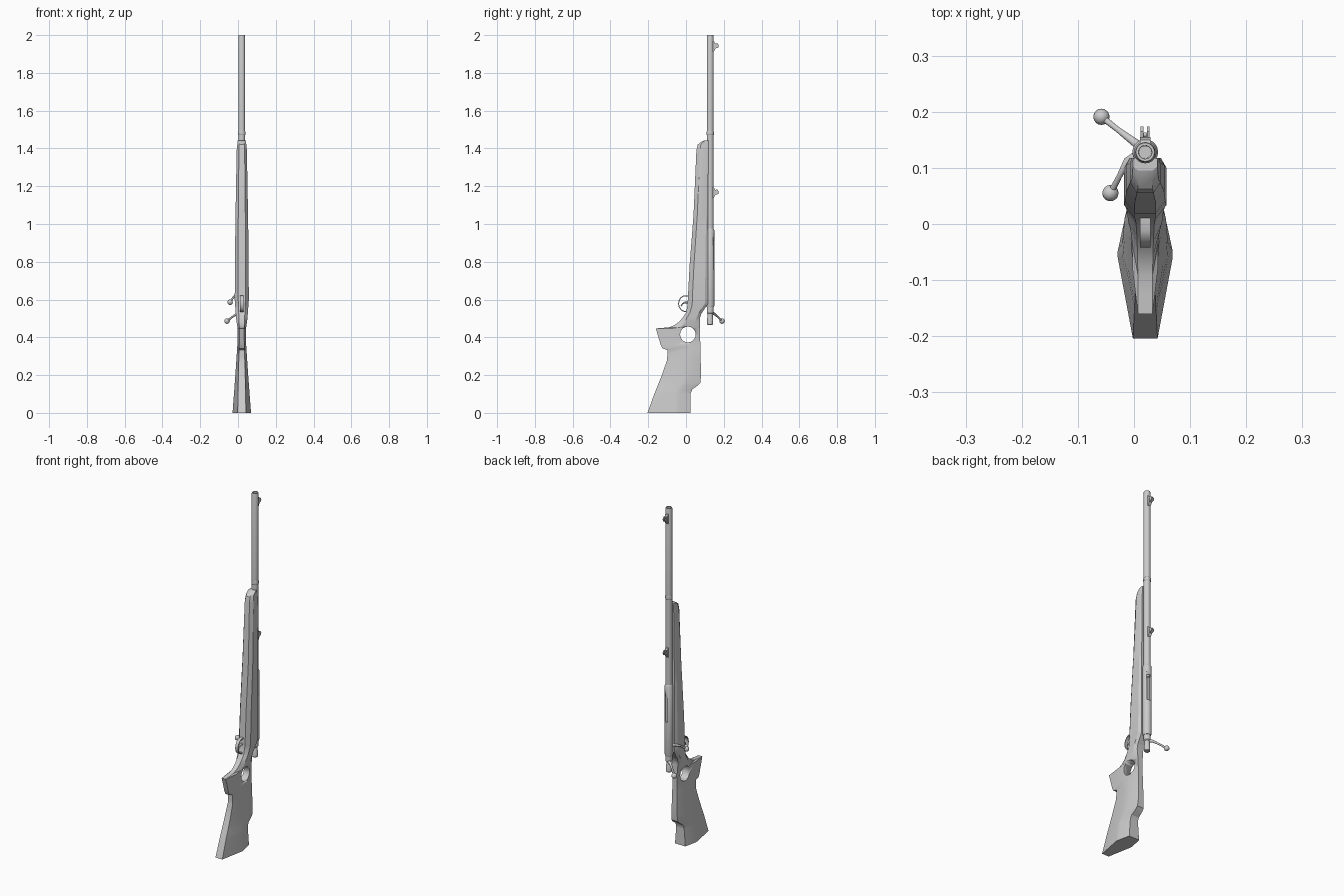
import bpy, bmesh, math
from mathutils import Vector

if "Cube" in bpy.data.objects:
    bpy.data.objects.remove(bpy.data.objects["Cube"])

AX, AY = 0.02, 0.128      # bore axis


def finish(name, bm, smooth=30):
    bmesh.ops.recalc_face_normals(bm, faces=bm.faces)
    me = bpy.data.meshes.new(name)
    bm.to_mesh(me)
    bm.free()
    ob = bpy.data.objects.new(name, me)
    bpy.context.collection.objects.link(ob)
    if smooth:
        bpy.ops.object.select_all(action='DESELECT')
        bpy.context.view_layer.objects.active = ob
        ob.select_set(True)
        bpy.ops.object.shade_smooth_by_angle(angle=math.radians(smooth))
    return ob


def loft(name, rings, closed=False, smooth=30):
    bm = bmesh.new()
    vs = [[bm.verts.new(p) for p in r] for r in rings]
    n = len(vs[0])
    pairs = list(zip(vs, vs[1:])) + ([(vs[-1], vs[0])] if closed else [])
    for a, b in pairs:
        for i in range(n):
            j = (i + 1) % n
            bm.faces.new((a[i], a[j], b[j], b[i]))
    if not closed:
        bm.faces.new(vs[0])
        bm.faces.new(vs[-1])
    return finish(name, bm, smooth)


def lathe(name, profile, seg=20):
    ang = [2 * math.pi * i / seg for i in range(seg)]
    return loft(name, [[(AX + r * math.cos(a), AY + r * math.sin(a), z) for a in ang]
                       for r, z in profile])


def prism(name, yz, half, x=AX, smooth=30):
    return loft(name, [[(x + s * half, y, z) for y, z in yz] for s in (-1, 1)], smooth=smooth)


def tube(name, pts, radii, seg=10):
    pts = [Vector(p) for p in pts]
    rings = []
    for i, p in enumerate(pts):
        d = (pts[min(i + 1, len(pts) - 1)] - pts[max(i - 1, 0)]).normalized()
        u = d.cross(Vector((0.3, 0.2, 1))).normalized()
        v = d.cross(u)
        rings.append([p + radii[i] * (u * math.cos(t) + v * math.sin(t))
                      for t in (2 * math.pi * k / seg for k in range(seg))])
    return loft(name, rings, smooth=50)


def ball(name, c, r):
    bm = bmesh.new()
    bmesh.ops.create_uvsphere(bm, u_segments=16, v_segments=10, radius=r)
    bmesh.ops.translate(bm, verts=bm.verts, vec=c)
    return finish(name, bm, 60)


def cut(ob, cutter):
    m = ob.modifiers.new("cut", 'BOOLEAN')
    m.operation, m.solver, m.object = 'DIFFERENCE', 'EXACT', cutter
    bpy.context.view_layer.objects.active = ob
    bpy.ops.object.modifier_apply(modifier=m.name)
    bpy.data.objects.remove(cutter)


def interp(table, z):
    for a, b in zip(table, table[1:]):
        if z <= b[0]:
            t = (z - a[0]) / (b[0] - a[0])
            return [p + (q - p) * t for p, q in zip(a[1:], b[1:])]
    return list(table[-1][1:])


# Stock: belly line, comb line and widths, each keyed by height
belly = [(0, -.204), (.1, -.168), (.2, -.128), (.28, -.1), (.333, -.098), (.341, -.124),
         (.36, -.134), (.447, -.16), (.453, -.09), (.465, -.06), (.485, -.034), (.505, -.017),
         (.53, 0), (.57, .008), (.78, .019), (1.05, .04), (1.39, .055), (1.42, .062),
         (1.435, .08), (1.442, .095)]
comb = [(0, .025), (.105, .025), (.125, .034), (.145, .062), (.16, .076), (.2, .08),
        (.3, .077), (.5, .073), (.525, .081), (.56, .105), (.58, .117), (1.442, .118)]
widths = [(0, .022, .049, .033, .63, .68), (.2, .018, .034, .018, .5, .7),
          (.38, .013, .022, .014, .35, .75), (.45, .013, .023, .016, .35, .8),
          (.5, .015, .03, .02, .25, .8), (.6, .019, .0375, .028, .22, .85),
          (1.0, .019, .034, .028, .25, .85), (1.39, .015, .027, .024, .3, .85),
          (1.442, .012, .022, .02, .3, .85)]
rings = []
for z in sorted({r[0] for t in (belly, comb, widths) for r in t}):
    (y0,), (y1,) = interp(belly, z), interp(comb, z)
    w0, w, w2, fa, fb = interp(widths, z)
    half = [(w0, y0), (w, y0 + fa * (y1 - y0)), (w, y0 + fb * (y1 - y0)), (w2, y1)]
    rings.append([(AX + a, b, z) for a, b in half] + [(AX - a, b, z) for a, b in reversed(half)])
stock = loft("stock", rings, smooth=25)

# Thumb hole
hole = prism("hole_cutter", [(.01 + .041 * math.cos(t), .415 + .042 * math.sin(t))
                             for t in (2 * math.pi * i / 24 for i in range(24))], .1)
hole.hide_render = True
cut(stock, hole)

# Barrel with bore and band
lathe("barrel", [(.018, .9), (.018, 1.47), (.02, 1.473), (.02, 1.487), (.018, 1.49),
                 (.018, 1.995), (.0165, 2), (.012, 2), (.011, 1.9)])

# Receiver with ejection port
receiver = lathe("receiver", [(.02, .56), (.023, .57), (.023, .965), (.018, .975)])
port = prism("port_cutter", [(.14, .76), (.2, .76), (.2, .91), (.14, .91)], .011, x=AX + .004)
port.hide_render = True
cut(receiver, port)

# Bolt rear
lathe("bolt", [(.012, .465), (.016, .469), (.016, .5), (.014, .505), (.014, .525),
               (.018, .53), (.018, .58)])

# Two bolt handles with knobs
for name, path in (
        ("rear", [(.015, .135, .53), (-.005, .15, .525), (-.03, .169, .508), (-.058, .191, .486)]),
        ("front", [(.01, .125, .622), (-.012, .112, .622), (-.026, .085, .61), (-.042, .055, .586)])):
    tube(name + "_bolt_handle", path, [.009, .007, .005, .006])
    ball(name + "_bolt_knob", path[-1], .0145)

# Trigger guard: closed-section band swept around an arc
arc = [(.018, .622), (-.012, .622), (-.028, .613), (-.038, .597), (-.042, .578),
       (-.038, .558), (-.026, .542), (-.012, .535), (.012, .533)]
cy, cz = .0, .578
inner = [(y + (cy - y) * .12 if y < 0 else y, z + (cz - z) * .13) for y, z in arc]
prism("trigger_guard", arc + inner[::-1], .009)

# Trigger
tube("trigger", [(AX, .015, .585), (AX, -.005, .585), (AX, -.018, .578), (AX, -.027, .565)],
     [.006, .005, .004, .003], 8)

# Sights: ramp base, two ears and a bead
for name, z in (("front", 1.94), ("rear", 1.165)):
    prism(name + "_sight_base", [(.138, z - .036), (.138, z + .034), (.15, z + .026),
                                 (.155, z + .012), (.155, z - .012), (.149, z - .024)], .009)
    for side, s in (("left", -1), ("right", 1)):
        prism(f"{name}_sight_ear_{side}", [(.15, z - .012), (.15, z + .014), (.165, z + .018),
                                           (.174, z + .006), (.172, z - .006)], .0025, AX + s * .0055)
    ball(name + "_sight_bead", (AX, .159, z + .004), .0045)
